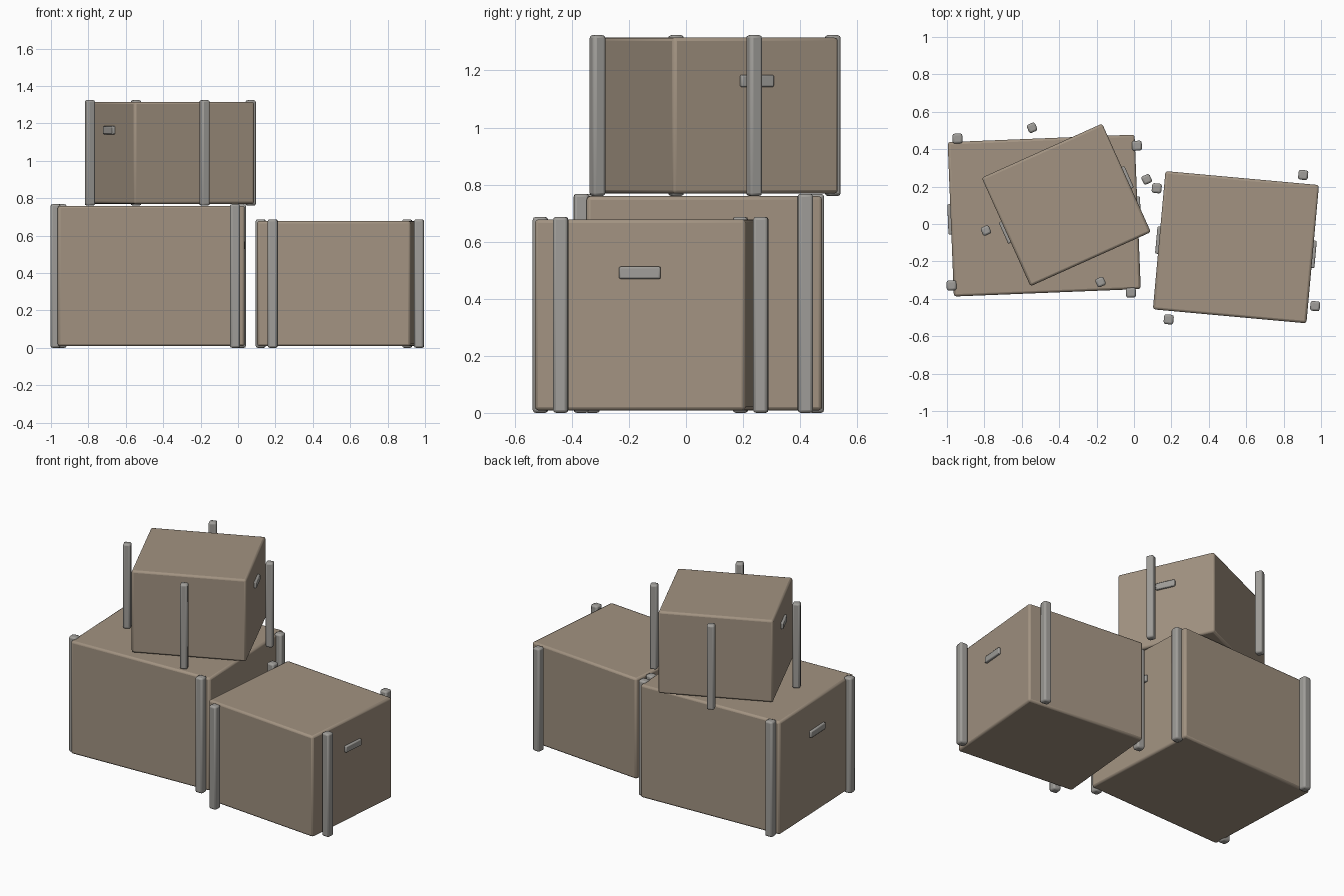
import bpy, math

if "Cube" in bpy.data.objects:
    bpy.data.objects.remove(bpy.data.objects["Cube"])


def material(name, rgb):
    m = bpy.data.materials.new(name)
    m.diffuse_color = (*rgb, 1)
    m.use_nodes = True
    m.node_tree.nodes["Principled BSDF"].inputs["Base Color"].default_value = m.diffuse_color
    return m


WOOD = material("brown_panel", (0.36, 0.29, 0.22))
METAL = material("grey_metal", (0.35, 0.34, 0.32))


def box(name, loc, size, rot, bevel, mat):
    bpy.ops.mesh.primitive_cube_add(size=1, location=loc, rotation=(0, 0, rot))
    ob = bpy.context.object
    ob.name = name
    ob.scale = size
    bpy.ops.object.transform_apply(location=False, rotation=False, scale=True)
    mod = ob.modifiers.new("bevel", 'BEVEL')
    mod.width = bevel
    mod.segments = 2
    ob.data.materials.append(mat)
    bpy.ops.object.shade_smooth_by_angle(angle=math.radians(35))
    return ob


def crate(name, x, y, z0, z1, w, d, deg, post, inset):
    a = math.radians(deg)
    c, s = math.cos(a), math.sin(a)
    h, zc = z1 - z0, (z0 + z1) / 2
    # panelled body
    box(name + "_body", (x, y, zc), (w, d, h - 0.017), a, 0.013, WOOD)
    # upright posts, their ring is turned the opposite way to the body
    for i, (sx, sy) in enumerate(((-1, -1), (1, -1), (1, 1), (-1, 1))):
        px, py = sx * (w / 2 - inset), sy * (d / 2 - inset)
        box(f"{name}_post_{i}", (x + px * c + py * s, y - px * s + py * c, zc),
            (post, post, h), a, 0.011, METAL)
    # side handles
    for side, sx in (("left", -1), ("right", 1)):
        r = sx * (w / 2 + 0.003)
        box(f"{name}_handle_{side}", (x + r * c, y + r * s, z0 + 0.715 * h),
            (0.025, d * 0.197, 0.043), a, 0.006, METAL)


crate("large_crate", -0.48, 0.045, 0.0, 0.768, 1.0, 0.826, 2.3, 0.053, 0.02)
crate("medium_crate", 0.545, -0.124, 0.0, 0.687, 0.824, 0.742, -5.2, 0.052, 0.019)
crate("small_crate", -0.362, 0.102, 0.76, 1.324, 0.706, 0.636, 24.2, 0.048, 0.017)
